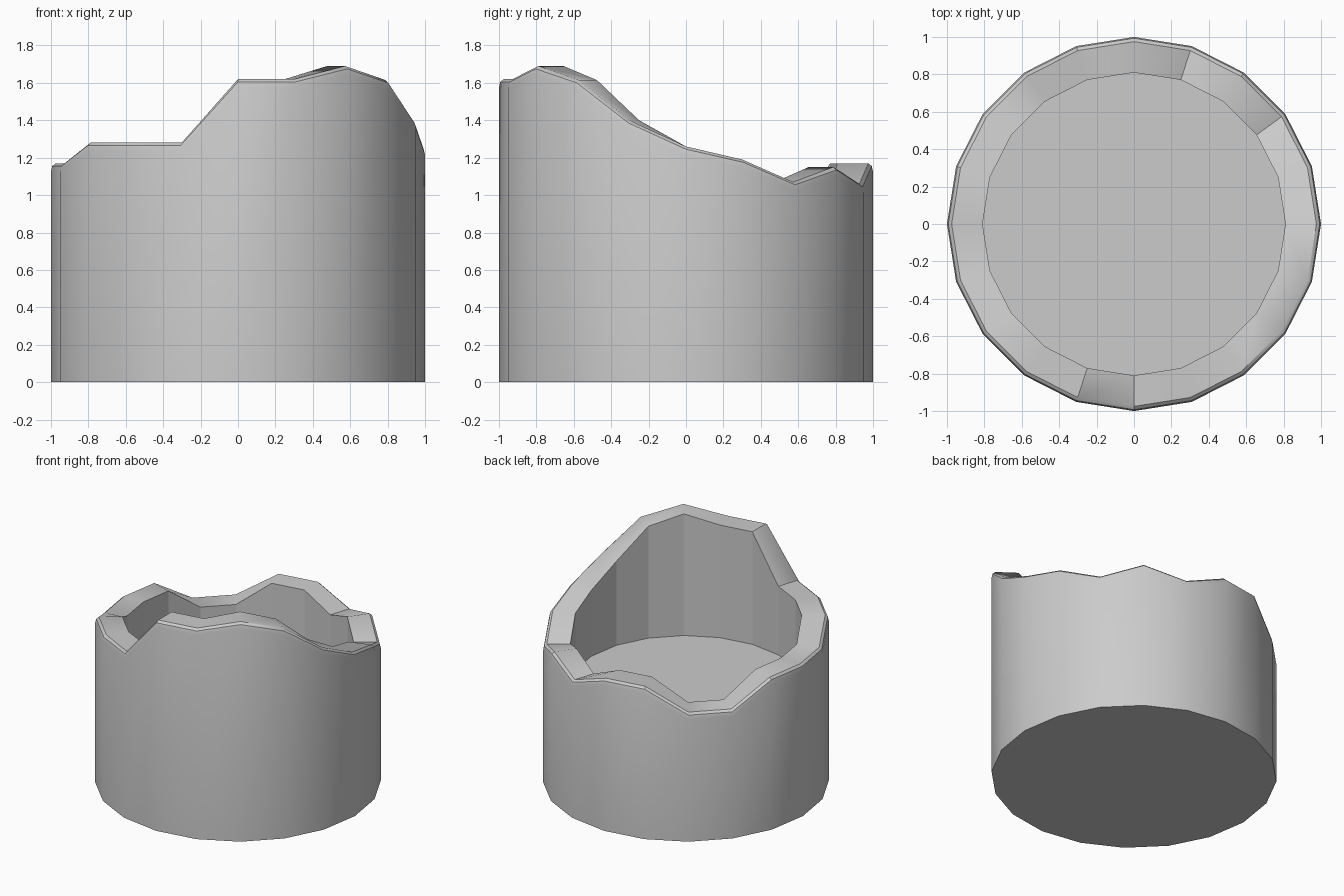
import bpy, bmesh
from math import sin, cos, pi, radians

if "Cube" in bpy.data.objects:
    bpy.data.objects.remove(bpy.data.objects["Cube"])

# Broken rim height at each of the 20 corners, counter-clockwise from +x
RIM = [1.26, 1.19, 1.07, 1.15, 1.06, 1.17, 1.17, 0.99, 0.99, 1.17,
       1.17, 1.17, 1.28, 1.28, 1.28, 1.62, 1.62, 1.69, 1.615, 1.40]
N = len(RIM)
FLOOR = 0.75

bm = bmesh.new()


def ring(radius, height):
    """One 20-sided loop; height is a function of the corner's rim height."""
    return [bm.verts.new((radius * cos(2 * pi * k / N),
                          radius * sin(2 * pi * k / N), height(h)))
            for k, h in enumerate(RIM)]


def bridge(a, b, smooth):
    for k in range(N):
        j = (k + 1) % N
        f = bm.faces.new((a[k], a[j], b[j], b[k]))
        f.smooth = smooth


# Wall section: base, softened outer lip, rim, inner wall, floor
base = ring(1.0, lambda h: 0.0)
lip_low = ring(1.0, lambda h: h - 0.045)
lip_mid = ring(0.993, lambda h: h - 0.015)
lip_top = ring(0.975, lambda h: h)
inner_top = ring(0.81, lambda h: h)
inner_low = ring(0.81, lambda h: FLOOR)

bridge(base, lip_low, True)
bridge(lip_low, lip_mid, True)
bridge(lip_mid, lip_top, True)
bridge(lip_top, inner_top, True)
bridge(inner_top, inner_low, False)
bm.faces.new(inner_low)
bm.faces.new(base[::-1])

# Keep hard edges crisp
bm.normal_update()
for e in bm.edges:
    e.smooth = e.calc_face_angle(0) < radians(35)

mesh = bpy.data.meshes.new("ruined_tower_wall")
bm.to_mesh(mesh)
bm.free()
tower = bpy.data.objects.new("ruined_tower_wall", mesh)
bpy.context.collection.objects.link(tower)
